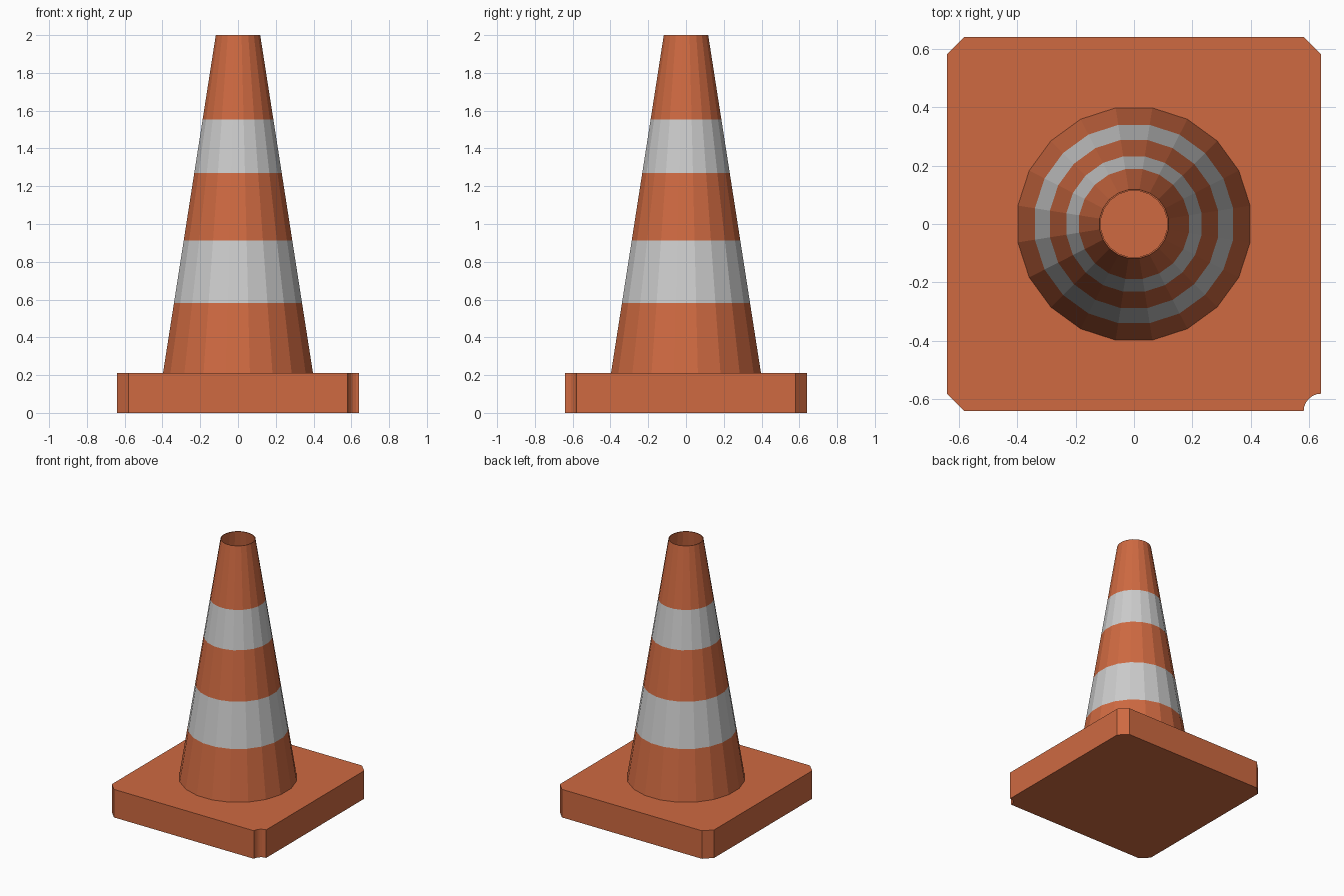
import bpy, bmesh
from math import cos, sin, pi, radians

if "Cube" in bpy.data.objects:
    bpy.data.objects.remove(bpy.data.objects["Cube"])

SIDES = 20
HALF, CUT, BASE_H, TOP = 0.64, 0.06, 0.21, 2.0
R_LOW, R_TOP, WALL = 0.402, 0.119, 0.005


def material(name, color):
    m = bpy.data.materials.new(name)
    m.diffuse_color = (*color, 1)
    m.use_nodes = True
    m.node_tree.nodes["Principled BSDF"].inputs["Base Color"].default_value = m.diffuse_color
    return m


def finish(name, bm, mats):
    bmesh.ops.recalc_face_normals(bm, faces=bm.faces)
    me = bpy.data.meshes.new(name)
    bm.to_mesh(me)
    bm.free()
    for m in mats:
        me.materials.append(m)
    ob = bpy.data.objects.new(name, me)
    bpy.context.collection.objects.link(ob)
    return ob


orange = material("orange", (0.62, 0.143, 0.053))
white = material("reflective_grey", (0.8, 0.8, 0.8))

# Square base: three chamfered corners and one scooped corner (+x, -y)
outline = []
for sx, sy in ((1, 1), (-1, 1), (-1, -1)):
    pair = [(sx * HALF, sy * (HALF - CUT)), (sx * (HALF - CUT), sy * HALF)]
    outline += pair if sx * sy > 0 else pair[::-1]
for i in range(7):
    a = radians(180 - 15 * i)
    outline.append((HALF + CUT * cos(a), -HALF + CUT * sin(a)))
bm = bmesh.new()
bottom = bm.faces.new([bm.verts.new((x, y, 0)) for x, y in outline])
top = bmesh.ops.extrude_face_region(bm, geom=[bottom], use_keep_orig=True)["geom"]
bmesh.ops.translate(bm, vec=(0, 0, BASE_H),
                    verts=[v for v in top if isinstance(v, bmesh.types.BMVert)])
finish("base", bm, [orange])


# Hollow cone: outer wall with flush stripes, thin rim, inner wall
def radius(z):
    return R_LOW + (R_TOP - R_LOW) * (z - BASE_H) / (TOP - BASE_H)


heights = [BASE_H, 0.582, 0.912, 1.271, 1.553, TOP]
profile = [(radius(z), z) for z in heights]
profile += [(R_TOP - WALL, TOP), (R_LOW - WALL, BASE_H)]
bm = bmesh.new()
rings = []
for r, z in profile:
    angles = [2 * pi * (i + 0.5) / SIDES for i in range(SIDES)]
    rings.append([bm.verts.new((r * cos(a), r * sin(a), z)) for a in angles])
for k, low in enumerate(rings):
    high = rings[(k + 1) % len(rings)]
    for i in range(SIDES):
        j = (i + 1) % SIDES
        f = bm.faces.new((low[i], low[j], high[j], high[i]))
        f.material_index = 1 if k in (1, 3) else 0
finish("cone", bm, [orange, white])
